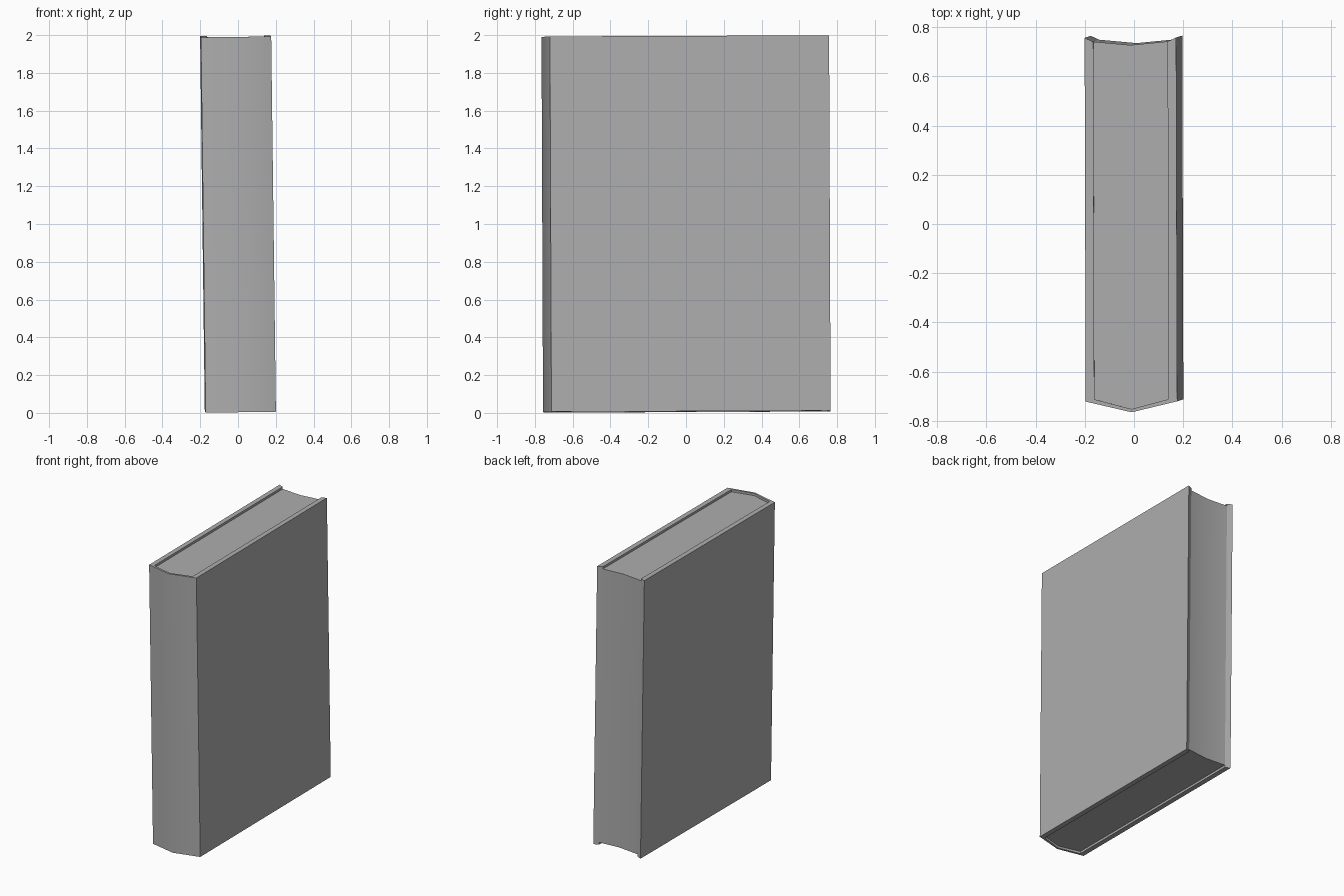
import bpy, bmesh, math
from mathutils import Matrix, Euler

cube = bpy.data.objects.get("Cube")
if cube:
    bpy.data.objects.remove(cube, do_unlink=True)

HEIGHT = 1.987
RECESS = 0.016   # pages sit inside the cover edges
GREY = (0.42, 0.42, 0.42, 1)
LEAN = Matrix.Translation((0, 0, 1)) @ Euler((0.004, -0.0125, 0.003)).to_matrix().to_4x4()

grey = bpy.data.materials.new("plain grey")
grey.use_nodes = True
grey.diffuse_color = GREY
grey.node_tree.nodes["Principled BSDF"].inputs["Base Color"].default_value = GREY


def mirrored(half):
    """Add the mirror image of a half outline, skipping centre points."""
    return half + [(-x, y) for x, y in reversed(half) if x > 0]


def prism(name, outline, height):
    """Upright prism from a plan outline, centred on the lean pivot."""
    bm = bmesh.new()
    base = bm.faces.new([bm.verts.new((x, y, -height / 2)) for x, y in outline])
    top = bmesh.ops.extrude_face_region(bm, geom=[base])["geom"]
    verts = [g for g in top if isinstance(g, bmesh.types.BMVert)]
    bmesh.ops.translate(bm, verts=verts, vec=(0, 0, height))
    bmesh.ops.recalc_face_normals(bm, faces=bm.faces)
    bm.transform(LEAN)
    mesh = bpy.data.meshes.new(name)
    bm.to_mesh(mesh)
    bm.free()
    mesh.materials.append(grey)
    obj = bpy.data.objects.new(name, mesh)
    bpy.context.collection.objects.link(obj)
    bpy.ops.object.select_all(action="DESELECT")
    obj.select_set(True)
    bpy.context.view_layer.objects.active = obj
    bpy.ops.object.shade_smooth_by_angle(angle=math.radians(30))


# Cover: two boards and a pointed spine in one wrap, board ends bevelled
outer = mirrored([(0.186, 0.761), (0.186, -0.717), (0, -0.761)][:2])
outer.insert(2, (0, -0.761))
inner = mirrored([(0.151, 0.745), (0.151, -0.708)])
inner.insert(2, (0, -0.748))
prism("cover", outer + inner[::-1], HEIGHT)

# Page block: tucked slightly into the cover, with a hollowed fore edge
pages = mirrored([(0, -0.751), (0.154, -0.711), (0.154, 0.7455)])
pages.insert(3, (0, 0.731))
prism("pages", pages, HEIGHT - 2 * RECESS)
